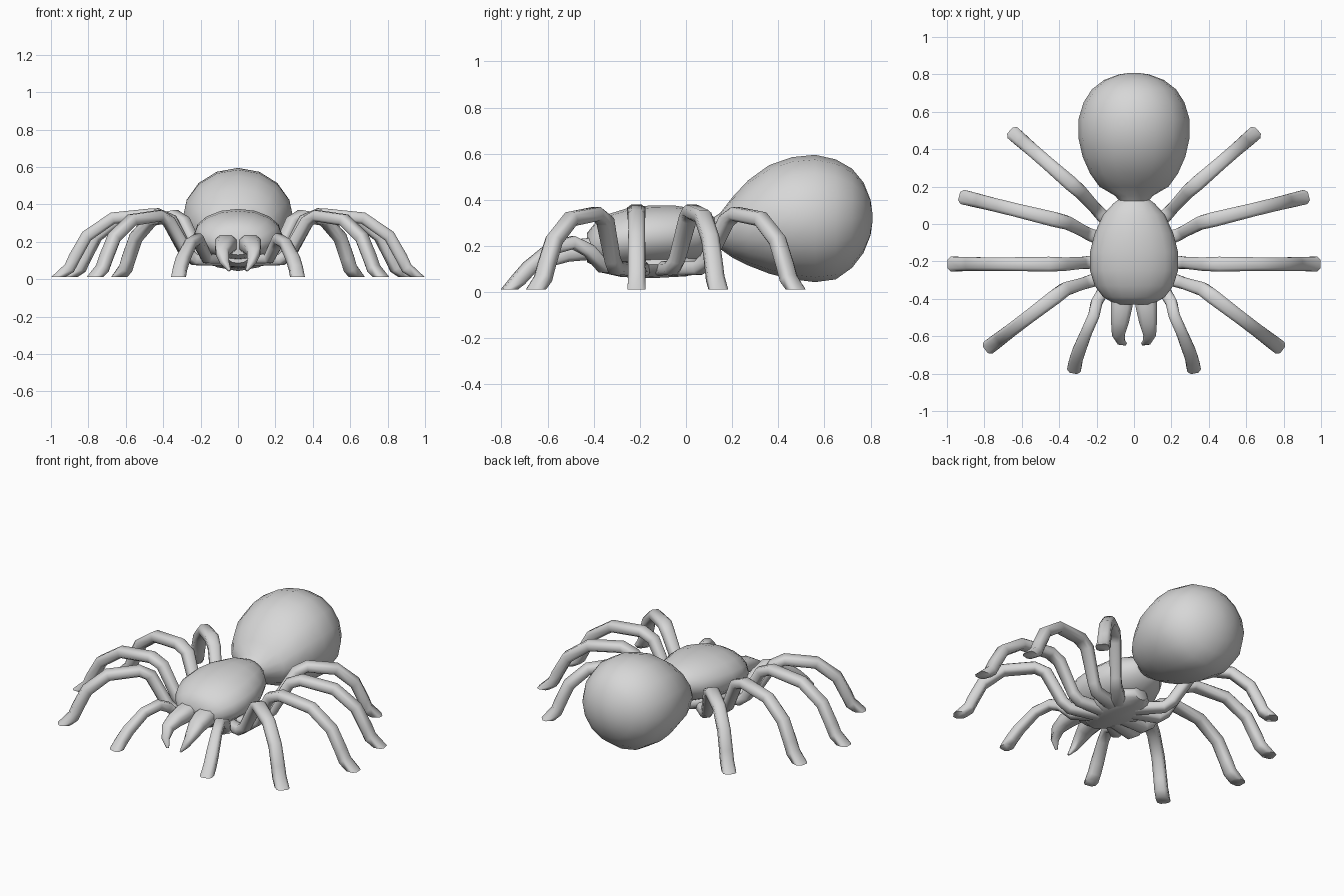
import bpy, bmesh, math
from mathutils import Vector

grey = bpy.data.materials.new("body grey")
grey.diffuse_color = (0.68, 0.68, 0.68, 1)


def loft(name, rings, angle=50):
    """Skin a list of equal-sized rings, cap both ends, shade smooth."""
    bm = bmesh.new()
    loops = [[bm.verts.new(p) for p in r] for r in rings]
    n = len(loops[0])
    for a, b in zip(loops, loops[1:]):
        for i in range(n):
            j = (i + 1) % n
            bm.faces.new((a[i], a[j], b[j], b[i]))
    bm.faces.new(loops[0])
    bm.faces.new(loops[-1])
    bmesh.ops.recalc_face_normals(bm, faces=bm.faces)
    me = bpy.data.meshes.new(name)
    bm.to_mesh(me)
    bm.free()
    me.materials.append(grey)
    ob = bpy.data.objects.new(name, me)
    bpy.context.collection.objects.link(ob)
    bpy.ops.object.select_all(action='DESELECT')
    ob.select_set(True)
    bpy.context.view_layer.objects.active = ob
    bpy.ops.object.shade_smooth_by_angle(angle=math.radians(angle))
    return ob


def body(name, stations, sides=16):
    """Stations along y: (y, half width, bottom z, top z)."""
    rings = []
    for y, w, lo, hi in stations:
        rings.append([(w * math.cos(2 * math.pi * i / sides), y,
                       (lo + hi) / 2 + (hi - lo) / 2 * math.sin(2 * math.pi * i / sides))
                      for i in range(sides)])
    return loft(name, rings)


def boxy(v):
    """Push a circle coordinate towards a rounded square."""
    return math.copysign(abs(v) ** 0.65, v)


def limb(name, path, sizes, flat_end=False, sides=8):
    """Tube along a path; sizes are (half width, half thickness) per point."""
    pts = [Vector(p) for p in path]
    rings = []
    for k, p in enumerate(pts):
        t = (pts[min(k + 1, len(pts) - 1)] - pts[max(k - 1, 0)]).normalized()
        side = Vector((-t.y, t.x, 0)).normalized()
        up = t.cross(side)
        if flat_end and k == len(pts) - 1:      # foot sole lies level
            up = Vector((side.y, -side.x, 0))
        w, h = sizes[k]
        rings.append([p + side * w * boxy(math.cos(a)) + up * h * boxy(math.sin(a))
                      for a in (2 * math.pi * (i + 0.5) / sides for i in range(sides))])
    return loft(name, rings, 60)


# Abdomen
body("abdomen", [
    (0.10, 0.06, 0.22, 0.31), (0.15, 0.10, 0.185, 0.345), (0.20, 0.185, 0.15, 0.41),
    (0.27, 0.235, 0.115, 0.485), (0.36, 0.275, 0.08, 0.55), (0.46, 0.297, 0.055, 0.585),
    (0.56, 0.297, 0.043, 0.595), (0.65, 0.27, 0.055, 0.575), (0.72, 0.225, 0.105, 0.535),
    (0.77, 0.16, 0.17, 0.475), (0.80, 0.08, 0.245, 0.40), (0.808, 0.02, 0.30, 0.345)])

# Front body shell and the plate under it
body("front_body", [
    (0.14, 0.07, 0.22, 0.31), (0.11, 0.11, 0.18, 0.335), (0.05, 0.165, 0.14, 0.36),
    (-0.05, 0.21, 0.115, 0.375), (-0.15, 0.235, 0.105, 0.376), (-0.25, 0.235, 0.10, 0.365),
    (-0.33, 0.21, 0.10, 0.34), (-0.39, 0.165, 0.11, 0.305), (-0.43, 0.10, 0.13, 0.255)])
body("under_plate", [
    (0.06, 0.05, 0.085, 0.16), (0.0, 0.12, 0.068, 0.17), (-0.15, 0.17, 0.06, 0.18),
    (-0.28, 0.14, 0.065, 0.18), (-0.37, 0.06, 0.085, 0.16)], 12)

# Legs: peak height, then root, hip, knee and foot seen from above
LEGS = {
    "first_leg": (0.95, (0.06, -0.25), (0.23, -0.305), (0.37, -0.35), (0.765, -0.65)),
    "second_leg": (0.98, (0.06, -0.19), (0.24, -0.205), (0.38, -0.215), (0.96, -0.214)),
    "third_leg": (0.98, (0.06, -0.11), (0.23, -0.06), (0.36, 0.008), (0.898, 0.14)),
    "fourth_leg": (0.95, (0.06, -0.06), (0.18, 0.055), (0.29, 0.175), (0.635, 0.475)),
}
SHIN = [(0, 0.325), (0.13, 0.357), (0.50, 0.333), (0.74, 0.235), (0.85, 0.12),
        (0.90, 0.06), (1, 0.012)]
LEG_SIZE = [(0.045, 0.032), (0.036, 0.032), (0.033, 0.033), (0.038, 0.033), (0.042, 0.031),
            (0.038, 0.033), (0.038, 0.034), (0.039, 0.034), (0.04, 0.033), (0.041, 0.04)]

for s, label in ((-1, "left"), (1, "right")):
    for part, (peak, root, hip, knee, foot) in LEGS.items():
        mid = [hip[i] + (knee[i] - hip[i]) * 0.3 for i in (0, 1)]
        path = [(*root, 0.10), (*hip, 0.105), (*mid, 0.14)]
        path += [(knee[0] + (foot[0] - knee[0]) * f, knee[1] + (foot[1] - knee[1]) * f,
                  z * peak if z > 0.05 else z) for f, z in SHIN]
        limb(f"{label}_{part}", [(s * x, y, z) for x, y, z in path], LEG_SIZE, True)

    # Feelers
    feeler = [(0.08, -0.30, 0.11), (0.165, -0.36, 0.11), (0.20, -0.42, 0.18),
              (0.215, -0.49, 0.215), (0.255, -0.58, 0.19), (0.295, -0.68, 0.105),
              (0.31, -0.725, 0.055), (0.318, -0.765, 0.012)]
    limb(f"{label}_feeler", [(s * x, y, z) for x, y, z in feeler],
         [(0.034, 0.028)] * 2 + [(0.032, 0.03)] * 3 + [(0.037, 0.032)] * 2 + [(0.039, 0.036)], True)

    # Jaws with down-turned fangs
    jaw = [(0.062, -0.36, 0.19), (0.066, -0.44, 0.185), (0.075, -0.52, 0.17),
           (0.084, -0.585, 0.14), (0.072, -0.625, 0.09), (0.045, -0.642, 0.045)]
    limb(f"{label}_jaw", [(s * x, y, z) for x, y, z in jaw],
         [(0.06, 0.05), (0.06, 0.05), (0.05, 0.042), (0.036, 0.032), (0.024, 0.02),
          (0.008, 0.006)])
